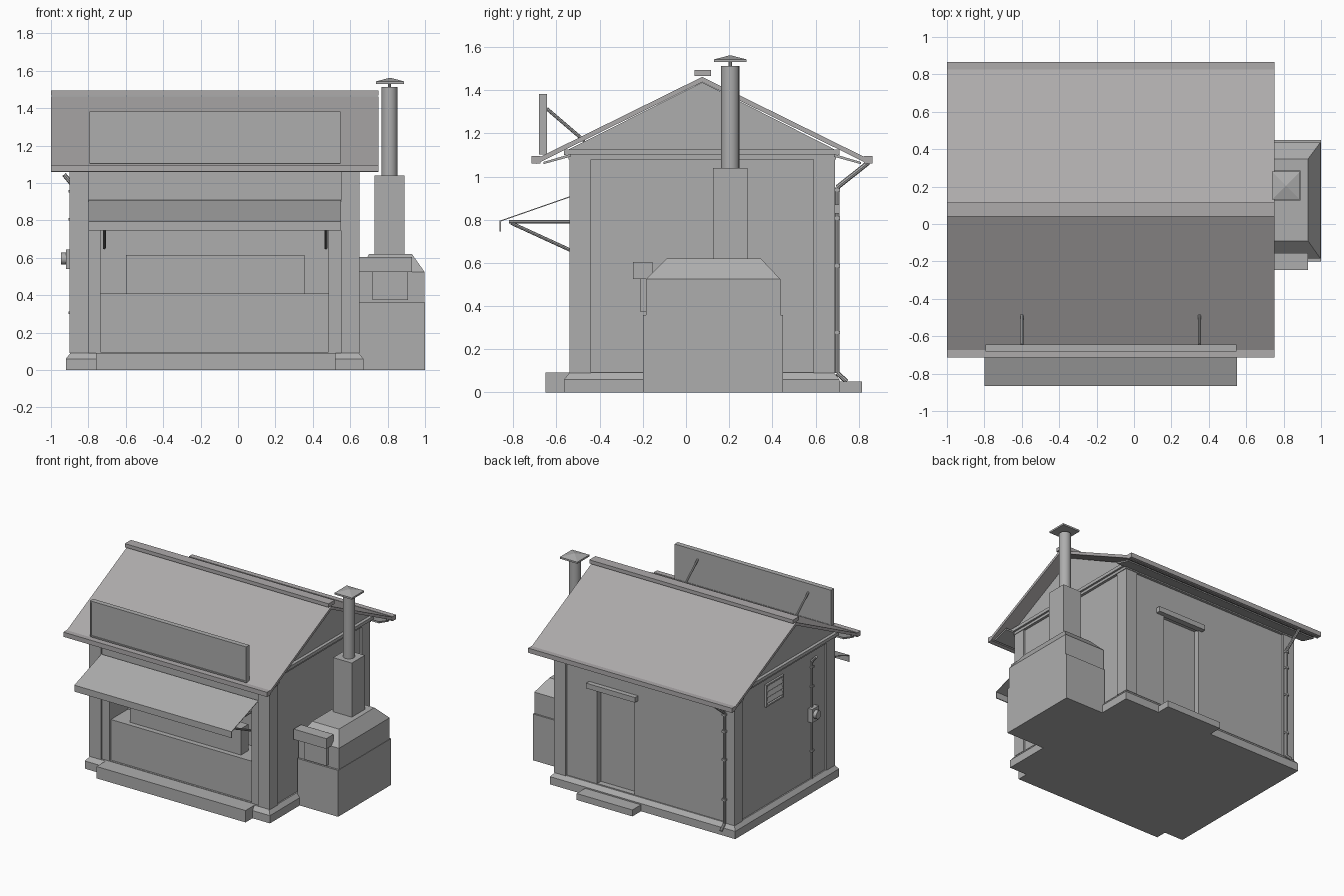
import bpy, bmesh, math
from mathutils import Vector

if "Cube" in bpy.data.objects:
    bpy.data.objects.remove(bpy.data.objects["Cube"])


def material(name, rgb):
    m = bpy.data.materials.new(name)
    m.diffuse_color = (*rgb, 1)
    m.use_nodes = True
    m.node_tree.nodes["Principled BSDF"].inputs["Base Color"].default_value = m.diffuse_color
    return m


GREY = material("wall grey", (0.42, 0.42, 0.42))
ROOF = material("roof warm grey", (0.42, 0.405, 0.408))


def finish(name, bm, mat=GREY):
    bmesh.ops.recalc_face_normals(bm, faces=bm.faces)
    me = bpy.data.meshes.new(name)
    bm.to_mesh(me)
    bm.free()
    ob = bpy.data.objects.new(name, me)
    bpy.context.collection.objects.link(ob)
    me.materials.append(mat)
    return ob


def box(name, x, y, z, mat=GREY, inset=None):
    """Box from ranges; inset = (x0, x1, y0, y1) narrows the top."""
    i = inset or (0, 0, 0, 0)
    bm = bmesh.new()
    low = [bm.verts.new((a, b, z[0])) for a, b in
           ((x[0], y[0]), (x[1], y[0]), (x[1], y[1]), (x[0], y[1]))]
    x0, x1, y0, y1 = x[0] + i[0], x[1] - i[1], y[0] + i[2], y[1] - i[3]
    top = [bm.verts.new((a, b, z[1])) for a, b in ((x0, y0), (x1, y0), (x1, y1), (x0, y1))]
    bm.faces.new(low)
    bm.faces.new(top)
    for k in range(4):
        n = (k + 1) % 4
        bm.faces.new((low[k], low[n], top[n], top[k]))
    return finish(name, bm, mat)


def prism(name, profile, x, mat=GREY):
    """Extrude a (y, z) profile along x."""
    bm = bmesh.new()
    a = [bm.verts.new((x[0], *p)) for p in profile]
    b = [bm.verts.new((x[1], *p)) for p in profile]
    bm.faces.new(a)
    bm.faces.new(b)
    for k in range(len(a)):
        n = (k + 1) % len(a)
        bm.faces.new((a[k], a[n], b[n], b[k]))
    return finish(name, bm, mat)


def rod(name, p, q, r, sides=8):
    p, q = Vector(p), Vector(q)
    bm = bmesh.new()
    bmesh.ops.create_cone(bm, cap_ends=True, segments=sides, radius1=r, radius2=r,
                          depth=(q - p).length)
    rot = (q - p).to_track_quat('Z', 'Y')
    for v in bm.verts:
        v.co = rot @ v.co + (p + q) / 2
    for f in bm.faces:
        f.smooth = len(f.verts) == 4 and sides > 8
    return finish(name, bm)


def cut(target, *cutters):
    for c in cutters:
        c.hide_render = True
        c.hide_set(True)
        m = target.modifiers.new("opening", 'BOOLEAN')
        m.operation, m.solver, m.object = 'DIFFERENCE', 'EXACT', c
    deps = bpy.context.evaluated_depsgraph_get()
    me = bpy.data.meshes.new_from_object(target.evaluated_get(deps))
    target.modifiers.clear()
    target.data = me
    for c in cutters:
        bpy.data.objects.remove(c)


# Foundation and steps
box("foundation", (-0.92, 0.67), (-0.565, 0.71), (0, 0.06))
box("foundation_bevel", (-0.92, 0.67), (-0.565, 0.71), (0.06, 0.092),
    inset=(0.025, 0.025, 0.025, 0.025))
box("front_step", (-0.76, 0.52), (-0.65, -0.53), (0, 0.092))
box("back_step", (-0.11, 0.37), (0.70, 0.815), (0, 0.05))

# Hut body with serving opening and door recess
body = box("hut_walls", (-0.885, 0.635), (-0.525, 0.675), (0.08, 1.085))
cut(body,
    box("serving_cutter", (-0.735, 0.485), (-0.7, -0.30), (0.41, 0.88)),
    box("panel_cutter", (-0.735, 0.485), (-0.7, -0.51), (0.095, 0.42)),
    box("door_cutter", (-0.03, 0.29), (0.63, 0.8), (0.095, 0.84)))
box("serving_box", (-0.60, 0.355), (-0.47, -0.38), (0.41, 0.615))

# Corner posts: an L of two boards on every corner
for cx, sx in ((-0.9, 1), (0.65, -1)):
    for cy, sy in ((-0.54, 1), (0.69, -1)):
        xs, ys = sorted((cx, cx + sx * 0.10)), sorted((cy, cy + sy * 0.02))
        box("corner_post", xs, ys, (0.09, 1.085))
        xs, ys = sorted((cx, cx + sx * 0.02)), sorted((cy + sy * 0.02, cy + sy * 0.10))
        box("corner_post_side", xs, ys, (0.09, 1.085))

# Wall-top bands and gable block
box("wall_plate", (-0.905, 0.655), (-0.545, 0.695), (1.08, 1.10))
box("eave_band", (-0.92, 0.67), (-0.565, 0.71), (1.10, 1.125))
prism("gable", [(-0.555, 1.12), (0.70, 1.12), (0.075, 1.437)], (-0.895, 0.645))

# Roof slabs, soffits, fascias and ridge cap
RX = (-1.0, 0.75)
for s, name in ((-1, "front"), (1, "back")):
    def yy(d):
        return 0.075 + s * d
    prism(name + "_roof", [(yy(0), 1.462), (yy(0.77), 1.082), (yy(0.77), 1.058),
                           (yy(0), 1.438)], RX, ROOF)
    prism(name + "_soffit", [(yy(0.61), 1.105), (yy(0.735), 1.068), (yy(0.735), 1.058),
                             (yy(0.61), 1.092)], (-0.98, 0.73))
    box(name + "_fascia", RX, sorted((yy(0.75), yy(0.79))), (1.06, 1.096), ROOF)
box("ridge_cap", RX, (0.04, 0.115), (1.467, 1.495), ROOF)

# Roof sign with raised rim and back stays
box("sign_board", (-0.785, 0.54), (-0.675, -0.645), (1.11, 1.375))
for z in ((1.103, 1.113), (1.372, 1.382)):
    box("sign_rim", (-0.795, 0.548), (-0.682, -0.643), z)
for x in ((-0.795, -0.785), (0.538, 0.548)):
    box("sign_rim_side", x, (-0.682, -0.643), (1.113, 1.372))
for x in (-0.6, 0.35):
    rod("sign_stay", (x, -0.645, 1.315), (x, -0.47, 1.165), 0.008)

# Awning sheet, valance and brackets
prism("awning", [(-0.865, 0.795), (-0.535, 0.91), (-0.535, 0.905), (-0.865, 0.79)],
      (-0.8, 0.55))
box("awning_valance", (-0.8, 0.55), (-0.865, -0.858), (0.745, 0.795))
for x in (-0.715, 0.47):
    rod("awning_arm", (x, -0.82, 0.79), (x, -0.51, 0.79), 0.008)
    rod("awning_strut", (x, -0.81, 0.785), (x, -0.52, 0.652), 0.008)

# Stove and chimney
box("stove_base", (0.65, 1.0), (-0.20, 0.45), (0, 0.36))
box("stove_body", (0.65, 0.997), (-0.185, 0.437), (0.36, 0.525))
box("stove_hood", (0.65, 0.997), (-0.185, 0.437), (0.525, 0.62),
    inset=(0.05, 0.067, 0.095, 0.09))
box("stove_shelf", (0.65, 0.93), (-0.245, -0.155), (0.525, 0.605))
box("stove_door", (0.72, 0.908), (-0.212, -0.18), (0.375, 0.525))
box("chimney_block", (0.73, 0.89), (0.125, 0.285), (0.61, 1.04))
rod("chimney_pipe", (0.81, 0.205, 1.03), (0.81, 0.205, 1.513), 0.043, 16)
rod("cap_stem", (0.81, 0.205, 1.50), (0.81, 0.205, 1.54), 0.008)
box("cap_plate", (0.738, 0.888), (0.13, 0.28), (1.53, 1.543))
box("cap_top", (0.738, 0.888), (0.13, 0.28), (1.543, 1.562),
    inset=(0.073, 0.073, 0.073, 0.073))

# Back door canopy
box("door_canopy", (-0.06, 0.36), (0.665, 0.712), (0.83, 0.87))

# Downpipe with clips
pipe = [(-0.82, 0.845, 1.065), (-0.82, 0.70, 0.95), (-0.82, 0.70, 0.09), (-0.82, 0.745, 0.05)]
for p, q in zip(pipe, pipe[1:]):
    rod("downpipe", p, q, 0.011)
for z in (0.27, 0.58, 0.80, 0.93):
    box("pipe_clip", (-0.835, -0.805), (0.67, 0.713), (z, z + 0.015))

# Side vent with slats
for z in (0.86, 1.02):
    box("vent_rail", (-0.90, -0.88), (0.08, 0.30), (z, z + 0.012))
for y in (0.08, 0.288):
    box("vent_stile", (-0.90, -0.88), (y, y + 0.012), (0.872, 1.02))
for k in range(3):
    z = 0.885 + k * 0.045
    box("vent_slat", (-0.90, -0.88), (0.09, 0.29), (z, z + 0.032), inset=(0.014, 0, 0, 0))

# Electric meter, conduit and cable entry
rod("conduit", (-0.893, -0.27, 0.09), (-0.893, -0.27, 1.0), 0.008)
rod("cable_entry", (-0.893, -0.27, 1.0), (-0.93, -0.27, 1.045), 0.012)
for z in (0.3, 0.8, 0.95):
    box("conduit_clip", (-0.905, -0.88), (-0.285, -0.255), (z, z + 0.012))
box("meter_box", (-0.92, -0.88), (-0.315, -0.235), (0.54, 0.645))
rod("meter_dial", (-0.92, -0.275, 0.595), (-0.947, -0.275, 0.595), 0.032, 16)
